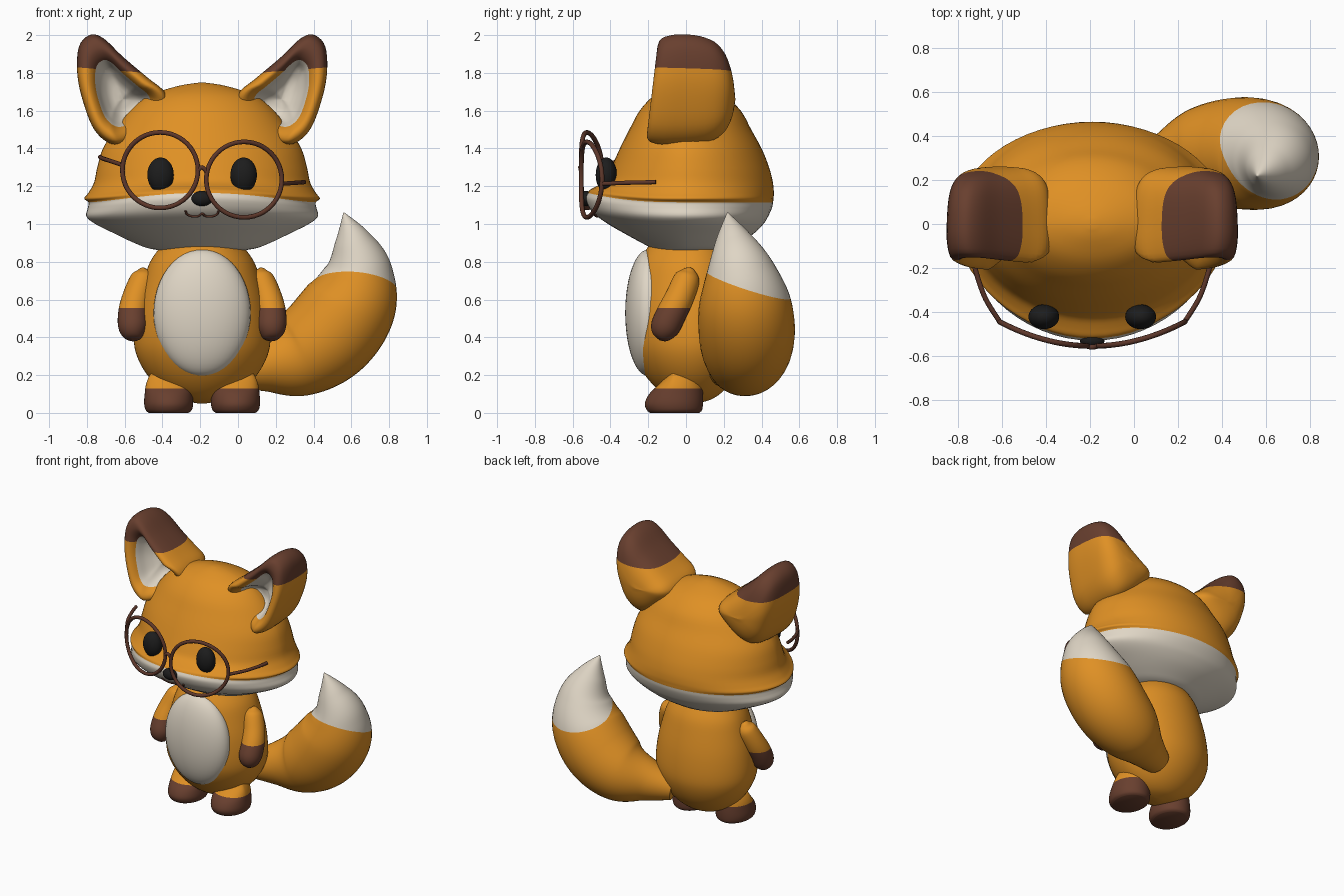
import bpy, bmesh, math
from mathutils import Vector
from mathutils.bvhtree import BVHTree

if "Cube" in bpy.data.objects:
    bpy.data.objects.remove(bpy.data.objects["Cube"])

CX = -0.19  # symmetry axis of head and body


def material(name, rgb):
    m = bpy.data.materials.new(name)
    m.use_nodes = True
    m.diffuse_color = (*rgb, 1)
    m.node_tree.nodes["Principled BSDF"].inputs["Base Color"].default_value = (*rgb, 1)
    return m


orange = material("orange fur", (0.74, 0.28, 0.018))
cream = material("cream fur", (0.74, 0.67, 0.56))
brown = material("dark brown fur", (0.14, 0.05, 0.028))
frame = material("glasses brown", (0.11, 0.038, 0.023))
black = material("black", (0.012, 0.012, 0.012))


def smooth(pts, n, closed=False):
    """Catmull-Rom interpolation, n steps per segment."""
    k, out = len(pts), []
    get = lambda i: Vector(pts[i % k] if closed else pts[min(max(i, 0), k - 1)])
    for i in range(k if closed else k - 1):
        a, b, c, d = (get(i + j) for j in (-1, 0, 1, 2))
        for s in range(n):
            t = s / n
            out.append(0.5 * (2 * b + (c - a) * t + (2 * a - 5 * b + 4 * c - d) * t**2
                              + (3 * b - a - 3 * c + d) * t**3))
    if not closed:
        out.append(get(k - 1))
    return out


def finish(name, bm, mats):
    bmesh.ops.recalc_face_normals(bm, faces=bm.faces)
    me = bpy.data.meshes.new(name)
    bm.to_mesh(me)
    bm.free()
    for m in mats:
        me.materials.append(m)
    me.shade_smooth()
    me.set_sharp_from_angle(angle=math.radians(60))
    ob = bpy.data.objects.new(name, me)
    bpy.context.collection.objects.link(ob)
    return ob


def loft(name, rings, mats, rule=None, plane=None):
    """Skin closed rings. rule: row -> material; plane: (point, normal) of a colour cut."""
    bm = bmesh.new()
    rows = [[bm.verts.new(p) for p in r] for r in rings]
    n = len(rows[0])
    for i, (a, b) in enumerate(zip(rows, rows[1:])):
        for j in range(n):
            f = bm.faces.new((a[j], a[(j + 1) % n], b[(j + 1) % n], b[j]))
            f.material_index = rule(i) if rule else 0
    for row, i in ((rows[0], 0), (rows[-1], len(rows) - 2)):
        bm.faces.new(row).material_index = rule(i) if rule else 0
    if plane:
        co, no = Vector(plane[0]), Vector(plane[1])
        bmesh.ops.bisect_plane(bm, geom=bm.verts[:] + bm.edges[:] + bm.faces[:],
                               plane_co=co, plane_no=no)
        for f in bm.faces:
            if (f.calc_center_median() - co).dot(no) > 0 and f.material_index == 0:
                f.material_index = len(mats) - 1
    return finish(name, bm, mats)


def ring(cx, cy, z, w, front, back, p=1.0, lift=0.0, n=64):
    """Horizontal oval with separate front and back depth."""
    out = []
    for i in range(n):
        c, s = math.cos(math.tau * i / n), math.sin(math.tau * i / n)
        y = back * s if s > 0 else -front * abs(s) ** p
        out.append((cx + w * c, cy + y, z + lift * max(0, -s) ** 3))
    return out


def sweep(name, path, mats, plane, n=32, steps=8):
    """Round tube along (x, y, z, radius) points."""
    pts, rings = smooth(path, steps), []
    for i, p in enumerate(pts):
        t = (pts[min(i + 1, len(pts) - 1)] - pts[max(i - 1, 0)]).to_3d().normalized()
        u = t.cross(Vector((0, 1, 0))).normalized()
        v = t.cross(u)
        r = max(p[3], 0.003)
        rings.append([p.to_3d() + r * (u * math.cos(a) + v * math.sin(a))
                      for a in (math.tau * j / n for j in range(n))])
    return loft(name, rings, mats, plane=plane)


def ball(name, loc, radii, mat):
    bm = bmesh.new()
    bmesh.ops.create_uvsphere(bm, u_segments=40, v_segments=24, radius=1)
    bmesh.ops.scale(bm, vec=radii, verts=bm.verts)
    bmesh.ops.translate(bm, vec=loc, verts=bm.verts)
    return finish(name, bm, [mat])


def wire(name, pts, radius, closed=False):
    cu = bpy.data.curves.new(name, "CURVE")
    cu.dimensions, cu.bevel_depth, cu.bevel_resolution = "3D", radius, 3
    cu.use_fill_caps = True
    sp = cu.splines.new("POLY")
    sp.points.add(len(pts) - 1)
    for q, p in zip(sp.points, pts):
        q.co = (*p, 1)
    sp.use_cyclic_u = closed
    sp.use_smooth = True
    cu.materials.append(frame)
    ob = bpy.data.objects.new(name, cu)
    bpy.context.collection.objects.link(ob)


# Head: height, half width, front depth, back depth; cream jaw below the cheek line
head_rows = [(1.748, .02, .02, .02), (1.73, .13, .08, .09), (1.68, .28, .17, .2),
             (1.6, .38, .245, .29), (1.5, .46, .3, .345), (1.4, .525, .35, .4),
             (1.3, .555, .395, .44), (1.22, .572, .43, .46), (1.165, .602, .475, .465),
             (1.135, .624, .508, .463), (1.115, .602, .52, .461), (1.085, .605, .53, .455),
             (1.04, .613, .5, .435), (1.0, .565, .43, .41), (.95, .465, .33, .36),
             (.9, .36, .235, .285), (.868, .27, .17, .22), (.85, .12, .09, .1)]
STEPS = 4
head = loft("head", [ring(CX, 0, z, w, f, b, 1.15, 0.05 * math.exp(-((z - 1.11) / 0.09) ** 2))
                     for z, w, f, b in smooth(head_rows, STEPS)],
            [orange, cream], rule=lambda i: int(i >= 10 * STEPS))
tree = BVHTree.FromPolygons([v.co for v in head.data.vertices],
                            [p.vertices for p in head.data.polygons])

# Body and belly
body_rows = [(.05, .02), (.07, .12), (.12, .21), (.2, .29), (.3, .345), (.4, .362),
             (.55, .347), (.7, .31), (.8, .275), (.88, .22)]
loft("body", [ring(CX, .035, z, w, .8 * w + .06 * min(1, z / .6), .8 * w)
              for z, w in smooth(body_rows, 4)], [orange])
ball("belly", (CX, -.2, .53), (.257, .122, .335), cream)

# Tail with cream tip
sweep("tail", [(-.04, .2, .225, .09), (.13, .255, .255, .145), (.31, .31, .302, .222),
               (.48, .322, .415, .254), (.6, .31, .585, .243), (.637, .285, .76, .182),
               (.607, .25, .92, .098), (.56, .22, 1.06, .003)],
      [orange, cream], ((.62, .3, .685), (.12, .33, 1)), 40, 10)

ear_outline = [(.59, 2.0), (.65, 1.94), (.66, 1.8), (.63, 1.65), (.57, 1.5), (.48, 1.425),
               (.38, 1.44), (.27, 1.53), (.19, 1.63), (.2, 1.7), (.29, 1.775), (.42, 1.885),
               (.52, 1.98)]
# Ear profile: scale of outline, depth; the first part is the cream cup
ear_profile = [(.02, .04), (.3, .02), (.48, -.03), (.58, -.09), (.67, -.13), (.8, -.15),
               (.94, -.13), (1, -.06), (1, .02), (.975, .1), (.91, .17), (.76, .222),
               (.48, .252), (.03, .262)]
foot_rows = [(0, .105, .13, .13), (.015, .122, .148, .145), (.05, .13, .158, .15),
             (.1, .127, .135, .15), (.15, .12, .085, .145), (.2, .1, .04, .13), (.26, .06, .02, .09)]

for side, s in (("left", 1), ("right", -1)):
    X = lambda u: CX + s * u

    # Ear, with a back that rounds off faster in height than in width
    rings = []
    for k, y in smooth(ear_profile, 3):
        row = []
        for u, z in smooth(ear_outline, 5, True):
            u, z = .42 + k * (u - .42), 1.66 + (k ** 1.8 if y > 0 and k > .45 or y > .2 else k) * (z - 1.66)
            tilt = -.12 * max(0, 1.95 - z) + .17 * max(0, 1 - math.hypot(u - .28, z - 1.53) / .2)
            row.append((X(u), y + (tilt if y < 0 else tilt * max(0, 1 - y / .1)), z))
        rings.append(row)
    loft(side + "_ear", rings, [orange, cream, brown], rule=lambda i: int(i < 10),
         plane=((X(.48), 0, 1.81), (-s * .08, .03, 1)))

    # Arm with dark paw
    sweep(side + "_arm", [(X(.295), .02, .762, .005), (X(.3), .018, .752, .035),
                          (X(.31), .005, .71, .068), (X(.345), -.033, .615, .076),
                          (X(.365), -.075, .53, .079), (X(.367), -.113, .45, .076),
                          (X(.365), -.133, .4, .045), (X(.365), -.14, .385, .004)],
          [orange, brown], ((X(.36), 0, .555), (0, 0, -1)))

    # Foot and leg
    loft(side + "_foot", [ring(X(.177), -.06, z, w, f, b) for z, w, f, b in smooth(foot_rows, 4)],
         [orange, brown], plane=((0, 0, .13), (0, 0, -1)))

    # Eye
    ball(side + "_eye", (X(.22), -.422, 1.26), (.07, .056, .092), black)

    # Lens rim, curved round the face, and temple
    bend = lambda u: -.555 + .115 * (u / .43) ** 2
    zc = 1.26 - s * .025
    rim = [(.222 + .2 * math.cos(a), zc + .2 * math.sin(a))
           for a in (math.tau * j / 48 for j in range(48))]
    wire(side + "_lens_rim", [(X(u), bend(u), z) for u, z in rim], .0125, True)
    z0, z1 = (1.213, 1.222) if s > 0 else (1.312, 1.355)
    wire(side + "_temple", smooth([(X(.42), bend(.42), z0), (X(.485), -.34, (z0 + z1) / 2),
                                   (X(.525), -.23, z0 * .2 + z1 * .8), (X(.54), -.16, z1)], 6), .0115)

# Bridge of the glasses
wire("bridge", smooth([(CX - .025, -.555, 1.28), (CX, -.56, 1.3), (CX + .025, -.555, 1.275)], 6), .0115)

# Nose and mouth
ball("nose", (CX, -.53, 1.135), (.056, .036, .04), black)
half = [(.088, 1.07), (.078, 1.05), (.05, 1.04), (.018, 1.042), (0, 1.055)]
line = smooth([(-u, z) for u, z in half] + half[-2::-1], 4)
mouth = []
for u, z in line:
    hit = tree.ray_cast(Vector((CX + u, -2, z)), Vector((0, 1, 0)))[0]
    mouth.append((CX + u, hit.y - .003, z))
wire("mouth", mouth, .006)
